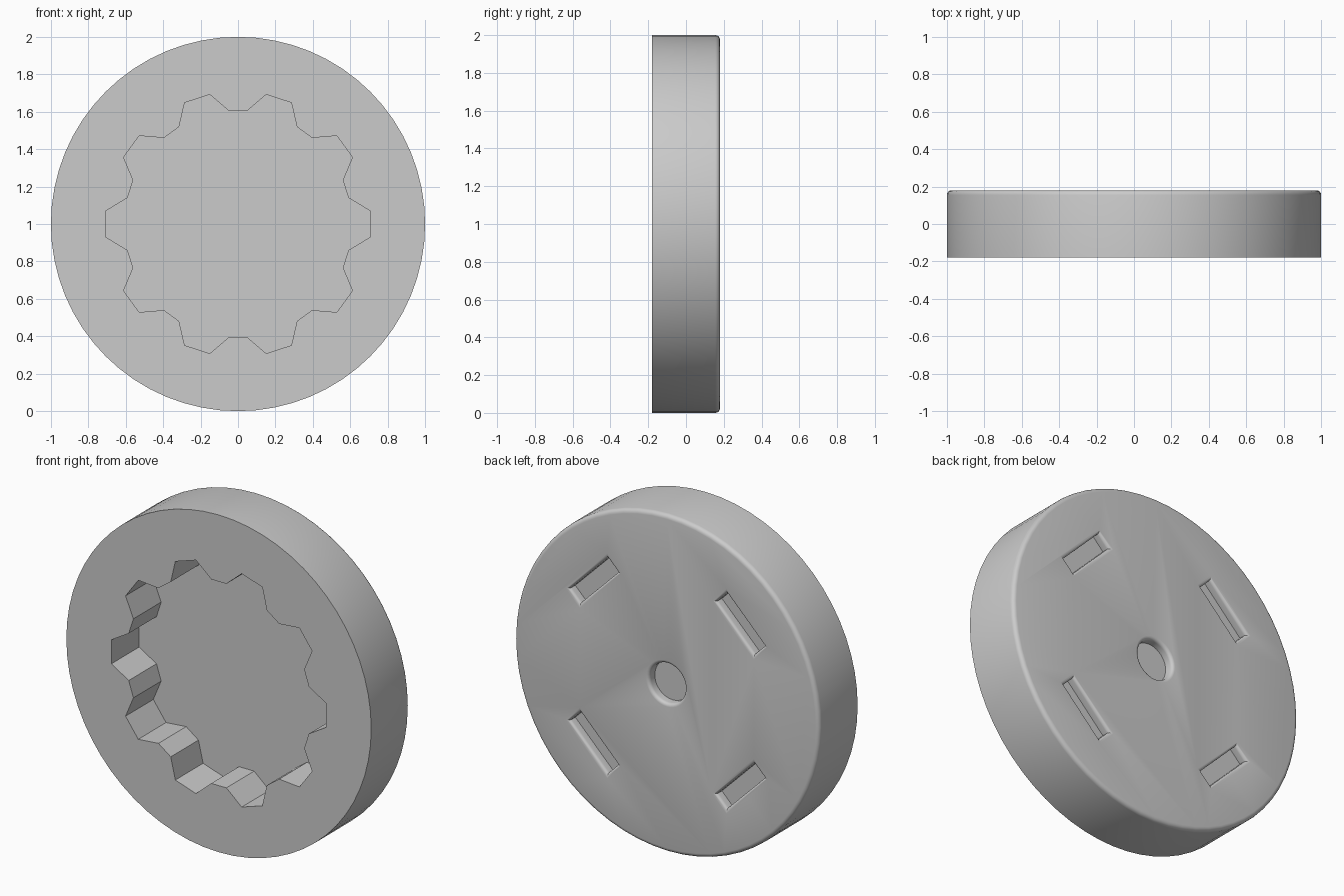
import bpy, bmesh, math
from mathutils import Vector

cube = bpy.data.objects.get("Cube")
if cube:
    bpy.data.objects.remove(cube, do_unlink=True)

HALF = 0.18        # half thickness of the disc
FILLET = 0.025     # rounding of the back edges
POCKET = 0.055     # depth of the back pockets
STEPS = 4

grey = bpy.data.materials.new("plain grey")
grey.use_nodes = True
colour = (0.6, 0.6, 0.6, 1)
grey.diffuse_color = colour
grey.node_tree.nodes["Principled BSDF"].inputs["Base Color"].default_value = colour


def loft(name, rings):
    """Solid through rings, each a depth y and a list of (x, z) points."""
    bm = bmesh.new()
    loops = [[bm.verts.new((x, y, z + 1)) for x, z in pts] for y, pts in rings]
    n = len(loops[0])
    for a, b in zip(loops, loops[1:]):
        for i in range(n):
            j = (i + 1) % n
            bm.faces.new((a[i], a[j], b[j], b[i]))
    bm.faces.new(loops[0])
    bm.faces.new(loops[-1])
    bmesh.ops.recalc_face_normals(bm, faces=bm.faces)
    mesh = bpy.data.meshes.new(name)
    bm.to_mesh(mesh)
    bm.free()
    mesh.materials.append(grey)
    obj = bpy.data.objects.new(name, mesh)
    bpy.context.collection.objects.link(obj)
    return obj


def polar(r, a):
    return r * math.cos(a), r * math.sin(a)


def circle(r, n):
    return [polar(r, math.tau * i / n) for i in range(n)]


def slot(angle, grow):
    """Tangential rectangle on the back face."""
    out = Vector(polar(1, angle))
    along = Vector((-out.y, out.x))
    w, l = 0.048 + grow, 0.175 + grow
    return [out * (0.68 + a * w) + along * b * l
            for a, b in ((1, -1), (1, 1), (-1, 1), (-1, -1))]


def pocket(name, outline):
    """Cutter with a rounded, flared mouth at the back face."""
    f = 0.02
    rings = [(HALF - POCKET, outline(0))]
    for i in range(STEPS + 1):
        t = math.pi / 2 * i / STEPS
        rings.append((HALF - f + f * math.sin(t), outline(f * (1 - math.cos(t)))))
    rings.append((HALF + 0.05, outline(f)))
    return loft(name, rings)


# Disc with a sharp front edge and a rounded back edge
rings = [(-HALF, circle(1, 64))]
for i in range(STEPS + 1):
    t = math.pi / 2 * i / STEPS
    rings.append((HALF - FILLET + FILLET * math.sin(t),
                  circle(1 - FILLET + FILLET * math.cos(t), 64)))
disc = loft("disc", rings)

# Ten-lobed recess in the front
lobes = []
for k in range(10):
    for r, degrees in ((0.708, -5.75), (0.708, 5.75), (0.607, 13.3), (0.607, 22.7)):
        lobes.append(polar(r, math.radians(36 * k + degrees)))
cutters = [loft("recess_cutter", [(-HALF - 0.1, lobes), (0.08, lobes)])]

# Central hole and four slots in the back
cutters.append(pocket("hole_cutter", lambda g: circle(0.117 + g, 40)))
for k in range(4):
    angle = math.radians(45 + 90 * k)
    cutters.append(pocket("slot_cutter", lambda g: slot(angle, g)))

bpy.ops.object.select_all(action="DESELECT")
bpy.context.view_layer.objects.active = disc
disc.select_set(True)
for cutter in cutters:
    cutter.hide_render = True
    mod = disc.modifiers.new("cut", "BOOLEAN")
    mod.operation = "DIFFERENCE"
    mod.solver = "EXACT"
    mod.object = cutter
    bpy.ops.object.modifier_apply(modifier=mod.name)
    bpy.data.objects.remove(cutter, do_unlink=True)

bpy.ops.object.shade_smooth_by_angle(angle=math.radians(30))
